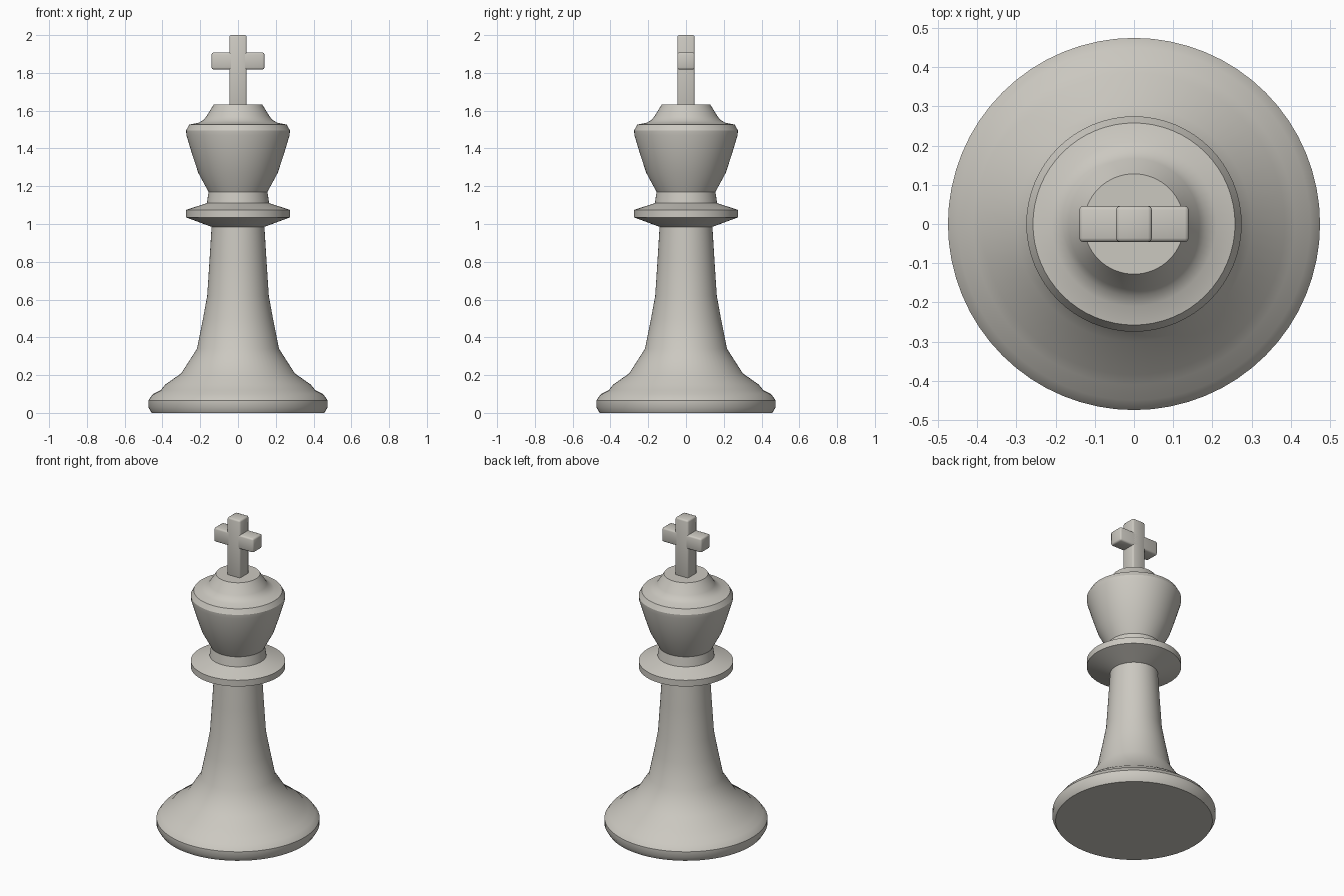
import bpy, bmesh
from math import radians
from mathutils import Matrix

cube = bpy.data.objects.get("Cube")
if cube:
    bpy.data.objects.remove(cube, do_unlink=True)

stone = bpy.data.materials.new("warm_grey")
stone.use_nodes = True
stone.diffuse_color = (0.6, 0.58, 0.53, 1)
stone.node_tree.nodes["Principled BSDF"].inputs["Base Color"].default_value = stone.diffuse_color


def finish(bm, name, angle):
    bmesh.ops.recalc_face_normals(bm, faces=bm.faces)
    mesh = bpy.data.meshes.new(name)
    bm.to_mesh(mesh)
    bm.free()
    mesh.materials.append(stone)
    obj = bpy.data.objects.new(name, mesh)
    bpy.context.collection.objects.link(obj)
    bpy.ops.object.select_all(action='DESELECT')
    obj.select_set(True)
    bpy.context.view_layer.objects.active = obj
    bpy.ops.object.shade_smooth_by_angle(angle=radians(angle))
    return obj


def turned(name, profile, segments=64):
    """Revolve a (radius, height) profile and cap both ends."""
    bm = bmesh.new()
    verts = [bm.verts.new((r, 0, z)) for r, z in profile]
    edges = [bm.edges.new(pair) for pair in zip(verts, verts[1:])]
    bmesh.ops.spin(bm, geom=verts + edges, axis=(0, 0, 1), cent=(0, 0, 0),
                   angle=radians(360), steps=segments)
    bmesh.ops.remove_doubles(bm, verts=bm.verts, dist=0.0005)
    bmesh.ops.holes_fill(bm, edges=[e for e in bm.edges if e.is_boundary], sides=0)
    return finish(bm, name, 33)


def bar(name, size, height):
    """Box with softly rounded edges, centred at the given height."""
    bm = bmesh.new()
    bmesh.ops.create_cube(bm, size=1, matrix=Matrix.Translation((0, 0, height))
                          @ Matrix.Diagonal((*size, 1)))
    bmesh.ops.bevel(bm, geom=bm.edges[:], offset=0.01, segments=2,
                    profile=0.5, affect='EDGES')
    return finish(bm, name, 50)


# Turned body: foot, stem, collar, neck, head and cap in one profile
foot = [(.457, 0), (.475, .03), (.475, .066), (.45, .1), (.41, .12), (.385, .15)]
stem = [(.3, .21), (.217, .34), (.185, .5), (.163, .62), (.15, .82), (.14, .985)]
collar = [(.275, 1.035), (.275, 1.075), (.165, 1.11)]
head = [(.156, 1.17), (.21, 1.27), (.24, 1.36), (.273, 1.47), (.275, 1.495), (.258, 1.526)]
cap = [(.21, 1.536), (.183, 1.55), (.167, 1.57), (.135, 1.622), (.128, 1.633)]
turned("king_body", foot + stem + collar + head + cap)

# Cross finial
bar("cross_upright", (.092, .092, .4), 1.8)
bar("cross_arms", (.28, .092, .09), 1.863)
